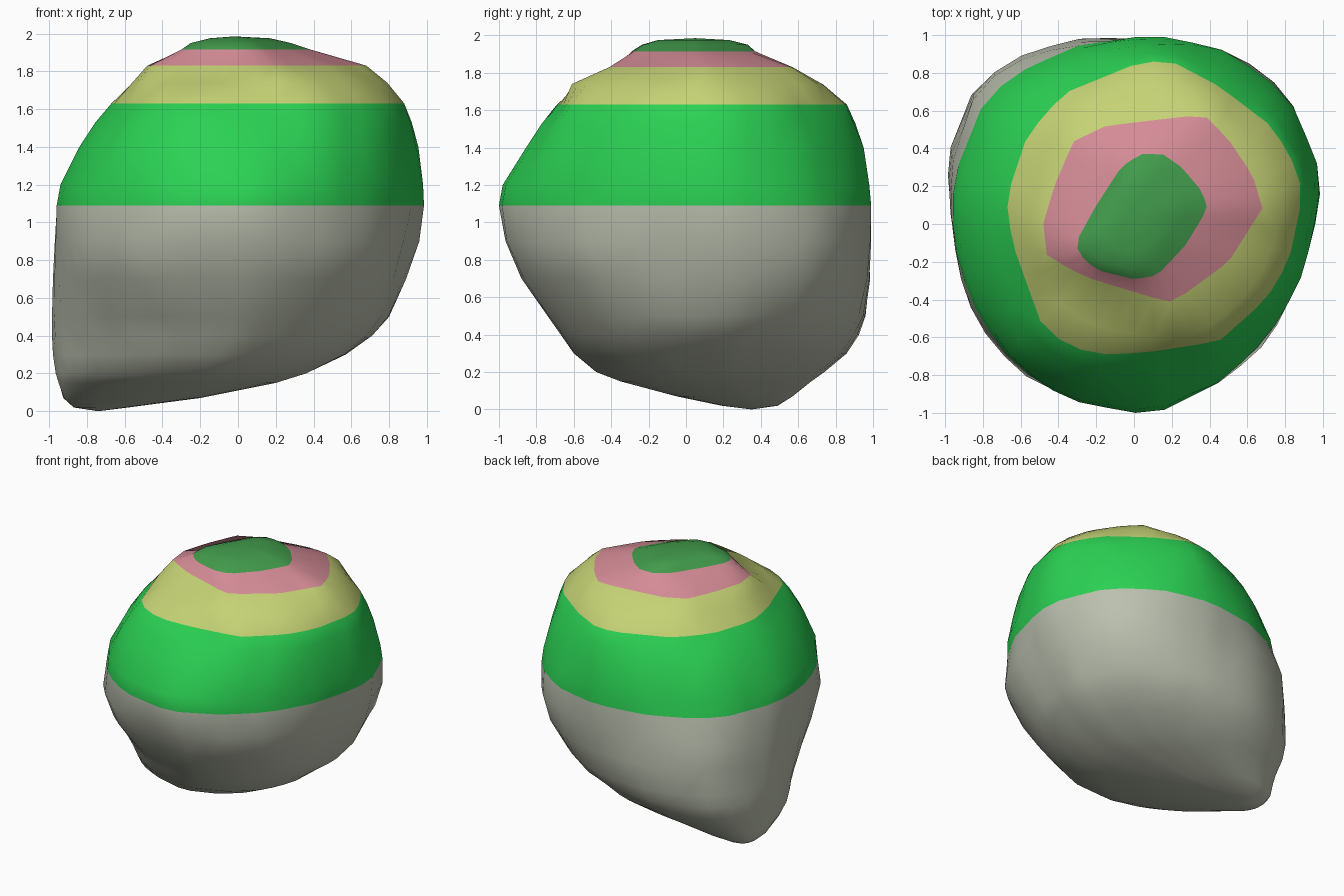
import bpy, bmesh, math, random

random.seed(4)
cube = bpy.data.objects.get("Cube")
if cube:
    bpy.data.objects.remove(cube, do_unlink=True)

SIDES = 40

# Outlines of the boulder at the colour borders, counter-clockwise
EQUATOR = [(.985, .1), (.97, .3), (.85, .6), (.7, .77), (.45, .92), (.1, .99), (-.3, .93),
           (-.65, .77), (-.8, .6), (-.92, .3), (-.96, .08), (-.92, -.22), (-.81, -.5),
           (-.62, -.75), (-.35, -.93), (0, -1), (.15, -.99), (.45, -.84), (.7, -.61), (.87, -.32)]
SHOULDER = [(.88, .08), (.88, .25), (.74, .5), (.45, .72), (.18, .86), (0, .83), (-.37, .68),
            (-.56, .46), (-.67, .13), (-.64, -.1), (-.55, -.35), (-.47, -.57), (-.22, -.69),
            (.05, -.68), (.45, -.62), (.7, -.4), (.82, -.2)]
CROWN = [(.68, .08), (.63, .25), (.5, .44), (.37, .57), (.1, .54), (-.15, .51), (-.32, .43),
         (-.42, .2), (-.48, 0), (-.46, -.17), (-.25, -.28), (.18, -.41), (.25, -.38), (.5, -.2)]
CAP = [(.385, .08), (.36, .17), (.25, .3), (.15, .37), (.03, .37), (-.07, .3), (-.2, .1),
       (-.3, -.08), (-.3, -.15), (-.2, -.24), (0, -.29), (.12, -.27), (.27, -.11)]


def bounds(pts):
    xs, ys = zip(*pts)
    return min(xs), max(xs), min(ys), max(ys)


def fit(pts, box):
    """Stretch points so that they fill the box (x0, x1, y0, y1)."""
    a, b = bounds(pts), box
    return [(b[0] + (x - a[0]) / (a[1] - a[0]) * (b[1] - b[0]),
             b[2] + (y - a[2]) / (a[3] - a[2]) * (b[3] - b[2])) for x, y in pts]


def radii(outline):
    """Radius of the outline in its unit box at evenly spaced angles."""
    pts = fit(outline, (-1, 1, -1, 1))
    result = []
    for i in range(SIDES):
        t = math.tau * i / SIDES
        c, s = math.cos(t), math.sin(t)
        hit = 0
        for (x1, y1), (x2, y2) in zip(pts, pts[1:] + pts[:1]):
            dx, dy = x2 - x1, y2 - y1
            den = c * dy - s * dx
            if abs(den) < 1e-9:
                continue
            r = (x1 * dy - y1 * dx) / den
            k = (x1 * s - y1 * c) / den
            if r > 0 and -1e-6 <= k <= 1 + 1e-6:
                hit = max(hit, r)
        result.append(hit)
    return result


def ring(low, high, mix, box, lean=0.0, oval=0.0, square=0.0, rough=0.0):
    """Blend two outlines, lean to the right, draw out along the tip diagonal, fit to the box."""
    pts = []
    for i, (a, b) in enumerate(zip(low, high)):
        t = math.tau * i / SIDES
        r = (a + (b - a) * mix) * (1 - lean * math.cos(t) - oval * math.sin(2 * t)
                                   - square * math.cos(4 * t))
        r *= 1 - random.random() * rough
        pts.append((r * math.cos(t), r * math.sin(t)))
    return fit(pts, box)


eq, sh, cr, ca = (radii(o) for o in (EQUATOR, SHOULDER, CROWN, CAP))
R = 0.01
# Height and cross-section of each ring, from the lowest corner to the crown
LAYERS = [
    (.02, ring(eq, eq, 0, (-.87, -.58, .19, .49), .05, .1)),
    (.07, ring(eq, eq, 0, (-.925, -.2, -.05, .57), .12, .18)),
    (.15, ring(eq, eq, 0, (-.95, .2, -.35, .67), .14, .14)),
    (.2, ring(eq, eq, 0, (-.965, .36, -.48, .74), .14, .12, 0, R)),
    (.3, ring(eq, eq, 0, (-.98, .57, -.6, .86), .13, .1, 0, R)),
    (.4, ring(eq, eq, 0, (-.985, .71, -.67, .925), .11, .075, 0, R)),
    (.5, ring(eq, eq, 0, (-.985, .8, -.74, .96), .09, .055, 0, R)),
    (.7, ring(eq, eq, 0, (-.98, .89, -.88, .985), .06, .025, .015, R)),
    (.9, ring(eq, eq, 0, (-.97, .96, -.965, .99), .03, .01, .02, R)),
    (1.09, ring(eq, eq, 0, bounds(EQUATOR))),
    (1.2, ring(eq, sh, .15, (-.94, .98, -.98, .98), 0, 0, 0, R)),
    (1.4, ring(eq, sh, .5, (-.84, .955, -.855, .95), 0, 0, 0, R)),
    (1.53, ring(eq, sh, .75, (-.755, .92, -.77, .905), 0, 0, 0, R)),
    (1.63, ring(sh, sh, 0, bounds(SHOULDER))),
    (1.74, ring(sh, cr, .5, (-.56, .79, -.61, .73), 0, .02)),
    (1.83, ring(cr, cr, 0, bounds(CROWN))),
    (1.915, ring(ca, ca, 0, bounds(CAP))),
    (1.95, ring(ca, ca, 0, (-.25, .28, -.235, .33))),
    (1.975, ring(ca, ca, 0, (-.15, .17, -.15, .23))),
]

# Loft the rings and close both ends
bm = bmesh.new()
loops = [[bm.verts.new((x, y, z)) for x, y in pts] for z, pts in LAYERS]
for a, b in zip(loops, loops[1:]):
    for i in range(SIDES):
        j = (i + 1) % SIDES
        bm.faces.new((a[i], a[j], b[j], b[i]))
base = bm.verts.new((-.74, .35, 0))
peak = bm.verts.new((-.02, .05, 1.985))
for i in range(SIDES):
    j = (i + 1) % SIDES
    bm.faces.new((loops[0][j], loops[0][i], base))
    bm.faces.new((loops[-1][i], loops[-1][j], peak))
bmesh.ops.triangulate(bm, faces=bm.faces[:], quad_method='SHORT_EDGE')
bmesh.ops.recalc_face_normals(bm, faces=bm.faces[:])

# Colour bands by height
BORDERS = (1.09, 1.63, 1.83, 1.915)
for f in bm.faces:
    z = f.calc_center_median().z
    f.material_index = sum(z > h for h in BORDERS)

mesh = bpy.data.meshes.new("banded_boulder")
bm.to_mesh(mesh)
bm.free()
for name, rgb in (("stone grey", (.50, .53, .43)), ("bright green", (.024, .64, .088)),
                  ("straw yellow", (.56, .645, .178)), ("dusty pink", (.66, .26, .305)),
                  ("deep green", (.054, .328, .072))):
    m = bpy.data.materials.new(name)
    m.use_nodes = True
    m.diffuse_color = (*rgb, 1)
    bsdf = m.node_tree.nodes["Principled BSDF"]
    bsdf.inputs["Base Color"].default_value = (*rgb, 1)
    bsdf.inputs["Roughness"].default_value = .9
    mesh.materials.append(m)

rock = bpy.data.objects.new("banded_boulder", mesh)
bpy.context.collection.objects.link(rock)
bpy.ops.object.select_all(action='DESELECT')
rock.select_set(True)
bpy.context.view_layer.objects.active = rock
bpy.ops.object.shade_smooth_by_angle(angle=math.radians(60))
